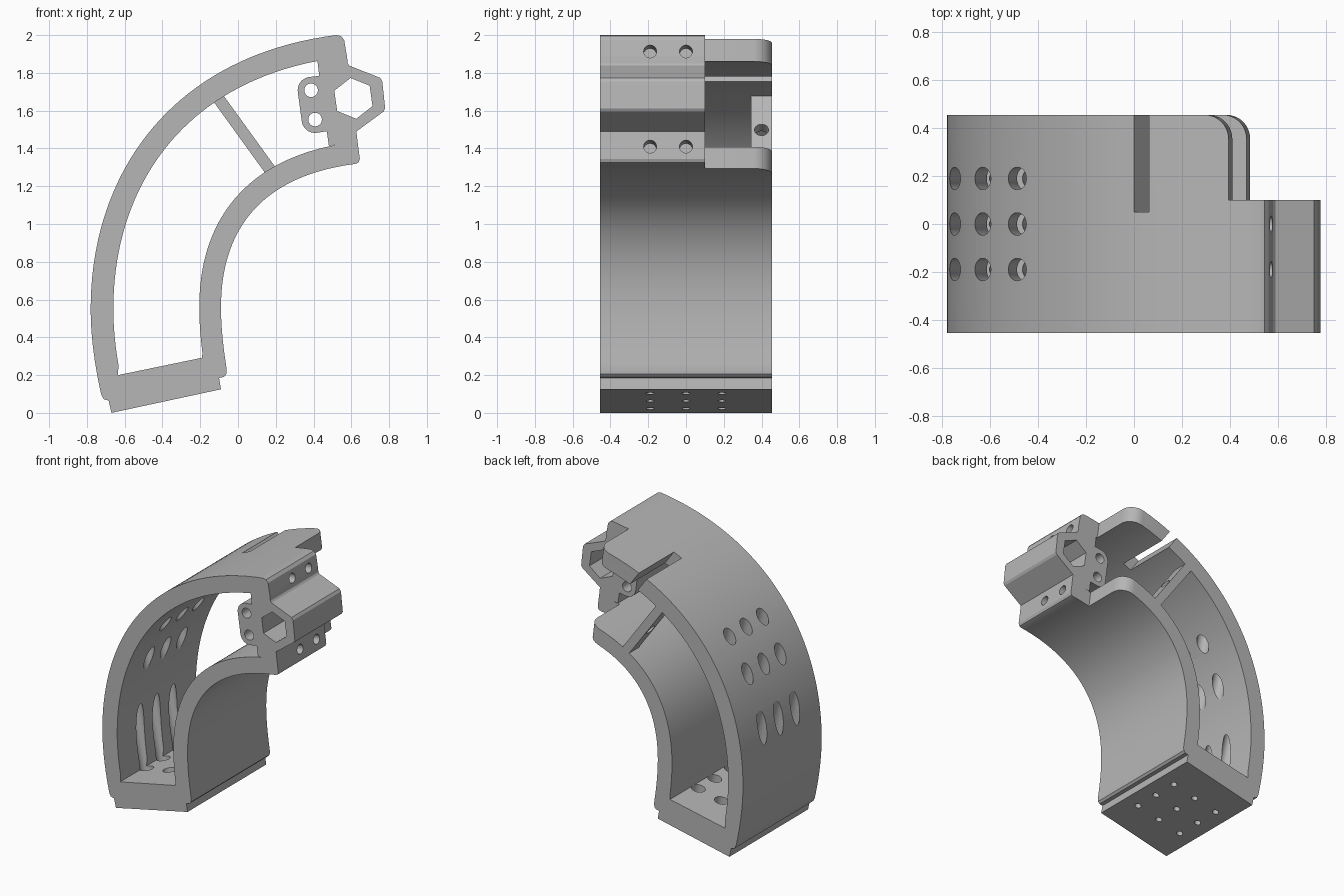
import bpy, bmesh, math
from mathutils import Vector, Matrix

cube = bpy.data.objects.get("Cube")
if cube:
    bpy.data.objects.remove(cube, do_unlink=True)

grey = bpy.data.materials.new("plain grey")
grey.use_nodes = True
grey.diffuse_color = (0.47, 0.47, 0.47, 1)
grey.node_tree.nodes["Principled BSDF"].inputs["Base Color"].default_value = (0.47, 0.47, 0.47, 1)

BACK, FRONT, STEP = 0.455, -0.455, 0.1
TILT = math.radians(7.5)


def make(name, bm):
    bmesh.ops.recalc_face_normals(bm, faces=bm.faces)
    me = bpy.data.meshes.new(name)
    bm.to_mesh(me)
    bm.free()
    me.materials.append(grey)
    ob = bpy.data.objects.new(name, me)
    bpy.context.collection.objects.link(ob)
    return ob


def extrude(name, pts, y0, y1):
    """Extrude an x-z outline along y."""
    bm = bmesh.new()
    face = bm.faces.new([bm.verts.new((x, y0, z)) for x, z in pts])
    new = bmesh.ops.extrude_face_region(bm, geom=[face])["geom"]
    verts = [v for v in new if isinstance(v, bmesh.types.BMVert)]
    bmesh.ops.translate(bm, verts=verts, vec=(0, y1 - y0, 0))
    return make(name, bm)


def rod(start, direction, length, radius, sides=32):
    """Cylinder cutter starting at a point."""
    d = Vector(direction).normalized()
    bm = bmesh.new()
    mat = Matrix.Translation(Vector(start) + d * length / 2) @ d.to_track_quat('Z', 'Y').to_matrix().to_4x4()
    bmesh.ops.create_cone(bm, cap_ends=True, segments=sides, radius1=radius,
                          radius2=radius, depth=length, matrix=mat)
    return make("cutter", bm)


def cut(targets, cutter):
    for ob in targets:
        mod = ob.modifiers.new("cut", 'BOOLEAN')
        mod.operation, mod.solver, mod.object = 'DIFFERENCE', 'EXACT', cutter
        bpy.context.view_layer.objects.active = ob
        bpy.ops.object.modifier_apply(modifier=mod.name)
    bpy.data.objects.remove(cutter, do_unlink=True)


def bezier(a, b, c, d, n):
    a, b, c, d = map(Vector, (a, b, c, d))
    out = []
    for i in range(n + 1):
        t = i / n
        s = 1 - t
        out.append(a * s**3 + b * 3 * s * s * t + c * 3 * s * t * t + d * t**3)
    return out


def offset(pts, dist):
    """Shift a path to its right by dist."""
    out = []
    for i, p in enumerate(pts):
        t = (pts[min(i + 1, len(pts) - 1)] - pts[max(i - 1, 0)]).normalized()
        out.append(p + Vector((t.y, -t.x)) * dist)
    return out


def arc(cx, cz, r, a0, a1, n=10):
    return [(cx + r * math.cos(math.radians(a0 + (a1 - a0) * i / n)),
             cz + r * math.sin(math.radians(a0 + (a1 - a0) * i / n))) for i in range(n + 1)]


def strip(center, direction, length, width):
    """Rectangle outline along a direction."""
    c, d = Vector(center), Vector(direction).normalized()
    n = Vector((-d.y, d.x))
    return [c + d * length / 2 * s + n * width / 2 * t
            for s, t in ((1, 1), (1, -1), (-1, -1), (-1, 1))]


# Curved shell: outer wall, base and inner wall in one profile
outer = bezier((-.725, .1), (-.758, .25), (-.78, .4), (-.78, .55), 10)[:-1]
outer += bezier((-.78, .55), (-.78, 1.29), (-.33, 1.893), (.52, 2.0), 40)
inner = bezier((-.06, .23), (-.078, .35), (-.09, .45), (-.09, .56), 10)[:-1]
inner += bezier((-.09, .56), (-.09, 1.01), (.165, 1.26), (.62, 1.318), 36)
outer_in = [p for p in offset(outer, .12) if p.y > .22]
inner_in = [p for p in offset(inner, -.115) if p.y > .31]

profile = [(-.67, 0), (-.685, .065), (-.712, .073)] + outer
profile += [(.545, 1.995), (.562, 1.975), (.577, 1.886)] + outer_in[::-1]
profile += [(-.635, .2), (-.19, .292)] + inner_in
profile += [(.633, 1.436), (.645, 1.345), (.638, 1.325)] + inner[::-1]
profile += [(-.062, .205), (-.075, .19), (-.1, .185), (-.09, .125)]
shell = extrude("curved_shell", profile, FRONT, BACK)

# Hinge block with hexagonal socket and two pin holes
pins = [(.387, 1.708), (.408, 1.553)]
outline = [(.42, 1.868), (.43, 1.784)]
outline += arc(*pins[0], .071, 97.5, 187.5) + arc(*pins[1], .071, 187.5, 277.5)
outline += [(.47, 1.491), (.481, 1.413), (.633, 1.436), (.627, 1.49), (.77, 1.595), (.779, 1.612),
            (.764, 1.755), (.752, 1.774), (.59, 1.838), (.581, 1.85), (.577, 1.886)]
hinge = extrude("hinge_block", outline, FRONT, STEP)
for x, z in pins:
    cut([hinge], rod((x, -.6, z), (0, 1, 0), 1, .036))
cut([hinge], extrude("cutter", arc(.611, 1.665, .109, 98, 398, 5), -.6, .6))

# Rear step in both walls with rounded corners
bm = bmesh.new()
plan = [(0, STEP), (.6, STEP), (.6, .6), (-.1, .6)] + arc(-.1, .355, .1, 90, 0)
face = bm.faces.new([bm.verts.new((x, y, -.55)) for x, y in plan])
new = bmesh.ops.extrude_face_region(bm, geom=[face])["geom"]
bmesh.ops.translate(bm, verts=[v for v in new if isinstance(v, bmesh.types.BMVert)], vec=(0, 0, 1.1))
bmesh.ops.transform(bm, verts=bm.verts,
                    matrix=Matrix.Translation((.44, 0, 1.635)) @ Matrix.Rotation(-TILT, 4, 'Y'))
cut([shell], make("cutter", bm))

# Slanted slot in the outer wall
lean = (.586, -.81)
cut([shell], extrude("cutter", strip((.033, 1.865), lean, .42, .067), .05, .6))

# Grid of stepped bores running up from the base
along, up = Vector((.977, 0, .21)), Vector((-.21, 0, .977))
for i in (-1, 0, 1):
    for y in (-.19, 0, .19):
        foot = Vector((-.38, y, .0625)) + along * .19 * i
        cut([shell], rod(foot - up * .05, up, .2, .022, 20))
        cut([shell], rod(foot + up * .08, up, 1.65, .047))

# Blind screw holes in the end faces
for x, z in ((.57, 1.913), (.637, 1.41)):
    for y in (-.19, 0):
        inward = Vector((-math.cos(TILT), 0, -math.sin(TILT)))
        cut([shell, hinge], rod(Vector((x, y, z)) - inward * .1, inward, .23, .034))

# Diagonal strut with a cross hole
strut = extrude("diagonal_strut", strip((.03, 1.48), lean, .51, .062), .345, BACK)
cut([strut], rod((.03 - .81 * .2, .4, 1.48 - .586 * .2), (.81, 0, .586), .4, .037))

# Smooth curves, crisp edges
for ob in (shell, hinge, strut):
    bpy.ops.object.select_all(action='DESELECT')
    ob.select_set(True)
    bpy.context.view_layer.objects.active = ob
    bpy.ops.object.shade_smooth_by_angle(angle=math.radians(25))
